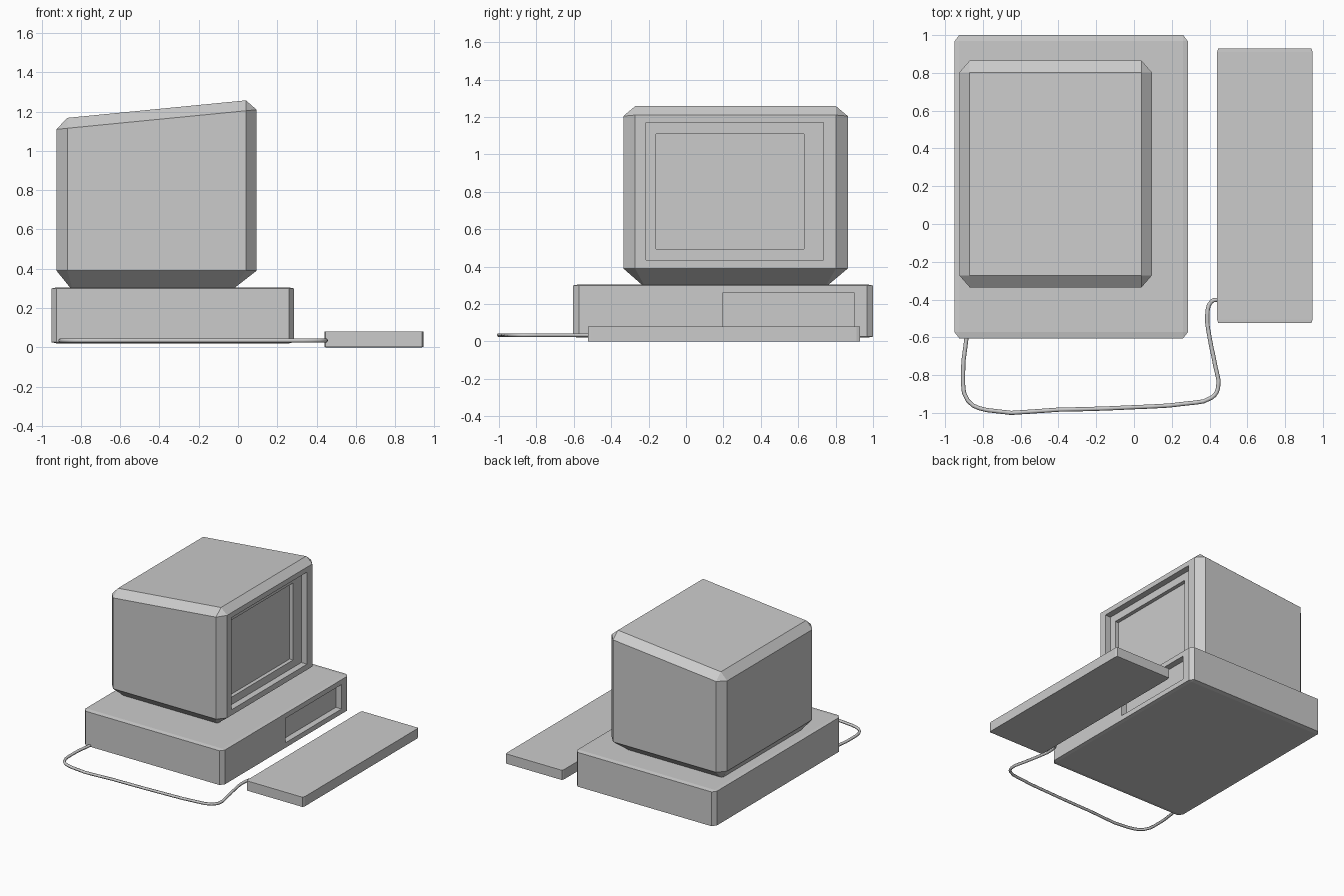
import bpy
import bmesh
from mathutils import Vector

cube = bpy.data.objects.get("Cube")
if cube:
    bpy.data.objects.remove(cube, do_unlink=True)

grey = bpy.data.materials.new("light_grey_plastic")
grey.use_nodes = True
COLOUR = (0.6, 0.6, 0.6, 1)
grey.diffuse_color = COLOUR
grey.node_tree.nodes["Principled BSDF"].inputs["Base Color"].default_value = COLOUR


def finish(bm, name):
    bmesh.ops.recalc_face_normals(bm, faces=bm.faces)
    mesh = bpy.data.meshes.new(name)
    bm.to_mesh(mesh)
    bm.free()
    mesh.materials.append(grey)
    ob = bpy.data.objects.new(name, mesh)
    bpy.context.collection.objects.link(ob)
    return ob


def chamfered_box(x, y, z, amount):
    """Cube bevelled first, then stretched to the given ranges."""
    bm = bmesh.new()
    bmesh.ops.create_cube(bm, size=2)
    bmesh.ops.bevel(bm, geom=bm.edges[:], offset=amount, segments=1, affect='EDGES')
    for v in bm.verts:
        v.co = Vector([(a + b) / 2 + c * (b - a) / 2 for c, (a, b) in zip(v.co, (x, y, z))])
    bm.normal_update()
    return bm


def front_panel(bm):
    bm.normal_update()
    faces = [f for f in bm.faces if f.normal.x > 0.99]
    return max(faces, key=lambda f: f.calc_area())


def recess(bm, face, y, z, depth):
    """Cut a rectangular pocket into a face that looks along +x."""
    bmesh.ops.inset_region(bm, faces=[face], thickness=0.01)
    mid = face.calc_center_median()
    for v in face.verts:
        v.co.y = y[v.co.y > mid.y]
        v.co.z = z[v.co.z > mid.z]
    pocket = bmesh.ops.extrude_discrete_faces(bm, faces=[face])["faces"][0]
    bmesh.ops.translate(bm, verts=pocket.verts[:], vec=(-depth, 0, 0))
    return pocket


# System case with drive bay
bm = chamfered_box((-0.95, 0.285), (-0.605, 1.0), (0.02, 0.305), 0.04)
recess(bm, front_panel(bm), (0.195, 0.9), (0.065, 0.26), 0.05)
finish(bm, "system_case")

# Keyboard slab
finish(chamfered_box((0.44, 0.945), (-0.525, 0.93), (0, 0.08), 0.025), "keyboard")

# Monitor: chamfered shell with sloping top and tapered underside
X, Y = (-0.925, 0.095), (-0.335, 0.865)
CX, CY = 0.055, 0.063
inner_x = (X[0] + CX, X[1] - CX)
inner_y = (Y[0] + CY, Y[1] - CY)
ring = [(x, y) for x in X for y in inner_y] + [(x, y) for x in inner_x for y in Y]


def top_z(x):
    return 1.201 + 0.098 * x


bm = bmesh.new()
for x, y in ring:
    bm.verts.new((x, y, 0.39))
    bm.verts.new((x, y, top_z(x)))
for x in inner_x:
    for y in inner_y:
        bm.verts.new((x, y, top_z(x) + 0.053))
for x in (-0.84, -0.04):
    for y in (-0.215, 0.74):
        bm.verts.new((x, y, 0.285))
bmesh.ops.convex_hull(bm, input=bm.verts[:])
bmesh.ops.dissolve_limit(bm, angle_limit=0.01, verts=bm.verts[:], edges=bm.edges[:])

# Bezel pocket and screen pocket
bezel = recess(bm, front_panel(bm), (-0.215, 0.735), (0.435, 1.17), 0.05)
recess(bm, bezel, (-0.16, 0.63), (0.495, 1.11), 0.03)
finish(bm, "monitor")

# Keyboard cable
path = [(-0.885, -0.59), (-0.905, -0.8), (-0.88, -0.935), (-0.78, -0.985),
        (-0.4, -0.983), (0, -0.97), (0.28, -0.95), (0.41, -0.92), (0.445, -0.87),
        (0.43, -0.75), (0.4, -0.6), (0.388, -0.48), (0.41, -0.41), (0.45, -0.4)]
curve = bpy.data.curves.new("cable", 'CURVE')
curve.dimensions = '3D'
curve.bevel_depth = 0.011
curve.bevel_resolution = 1
curve.resolution_u = 3
curve.use_fill_caps = True
spline = curve.splines.new('BEZIER')
spline.bezier_points.add(len(path) - 1)
for p, (x, y) in zip(spline.bezier_points, path):
    p.co = (x, y, 0.034)
    p.handle_left_type = p.handle_right_type = 'AUTO'
curve.materials.append(grey)
cable = bpy.data.objects.new("keyboard_cable", curve)
bpy.context.collection.objects.link(cable)
